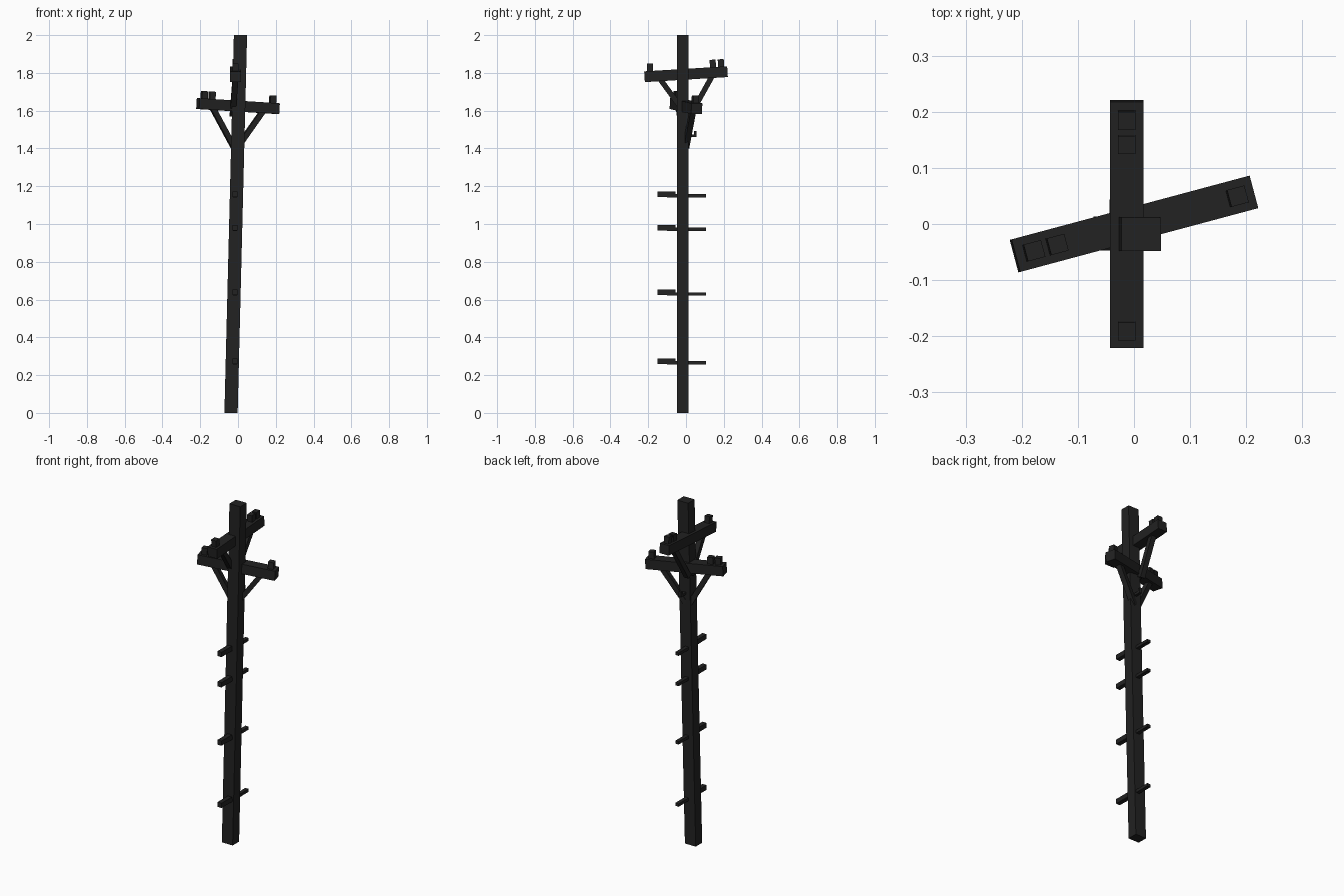
import bpy, bmesh, math
from mathutils import Matrix, Vector

cube = bpy.data.objects.get("Cube")
if cube:
    bpy.data.objects.remove(cube, do_unlink=True)

mat = bpy.data.materials.new("charcoal wood")
mat.use_nodes = True
COLOR = (0.016, 0.016, 0.016, 1)
mat.diffuse_color = COLOR
mat.node_tree.nodes["Principled BSDF"].inputs["Base Color"].default_value = COLOR


def beam(name, a, b, width, depth, frame=Matrix(), level=False):
    """Square beam from a to b; level keeps the end faces horizontal."""
    a, b = Vector(a), Vector(b)
    d = b - a
    if level:
        side, up = Vector((1, 0, 0)), Vector((0, 1, 0))
    else:
        ref = Vector((0, 1, 0)) if abs(d.normalized().y) < 0.9 else Vector((1, 0, 0))
        up = (ref - d * ref.dot(d) / d.length_squared).normalized()
        side = up.cross(d).normalized()
    bm = bmesh.new()
    bmesh.ops.create_cube(bm, size=1)
    for v in bm.verts:
        x, y, z = v.co
        v.co = frame @ (a + d * (z + 0.5) + side * x * width + up * y * depth)
    bmesh.ops.recalc_face_normals(bm, faces=bm.faces)
    mesh = bpy.data.meshes.new(name)
    bm.to_mesh(mesh)
    bm.free()
    mesh.materials.append(mat)
    obj = bpy.data.objects.new(name, mesh)
    bpy.context.collection.objects.link(obj)
    return obj


# Leaning pole
beam("pole", (-0.037, -0.017, 0), (0.013, -0.018, 2), 0.07, 0.06, level=True)


# Crossarm with three insulators and two braces, built along local x
def crossarm(prefix, origin, turn, lean):
    frame = (Matrix.Translation(origin) @ Matrix.Rotation(math.radians(turn), 4, 'Z')
             @ Matrix.Rotation(math.radians(-3.5), 4, 'Y'))
    beam(prefix + "_crossarm", (-0.22, 0, 0), (0.22, 0, 0), 0.057, 0.06, frame)
    for i, x in enumerate((-0.188, 0.145, 0.188)):
        beam(f"{prefix}_insulator_{i + 1}", (x, 0, 0.02), (x, 0, 0.068), 0.032, 0.031, frame)
    for label, s in (("inner", -1), ("outer", 1)):
        beam(f"{prefix}_brace_{label}", (s * 0.14, 0, -0.015), (s * 0.012, lean, -0.215),
             0.028, 0.03, frame)


crossarm("upper", (-0.013, 0, 1.793), 90, 0.016)
crossarm("lower", (0, 0, 1.624), 195, 0)

# Climbing pegs: a thin bar through the pole with a thicker front grip
for i, z in enumerate((0.265, 0.63, 0.972, 1.15)):
    beam(f"peg_bar_{i + 1}", (-0.015, -0.1, z), (-0.015, 0.105, z), 0.017, 0.022)
    beam(f"peg_grip_{i + 1}", (-0.015, -0.15, z + 0.008), (-0.015, -0.055, z + 0.008), 0.028, 0.026)

# Small upturned hook on the back
beam("hook_arm", (0, 0, 1.468), (0, 0.056, 1.468), 0.014, 0.016)
beam("hook_tip", (0, 0.05, 1.462), (0, 0.05, 1.492), 0.016, 0.013)
